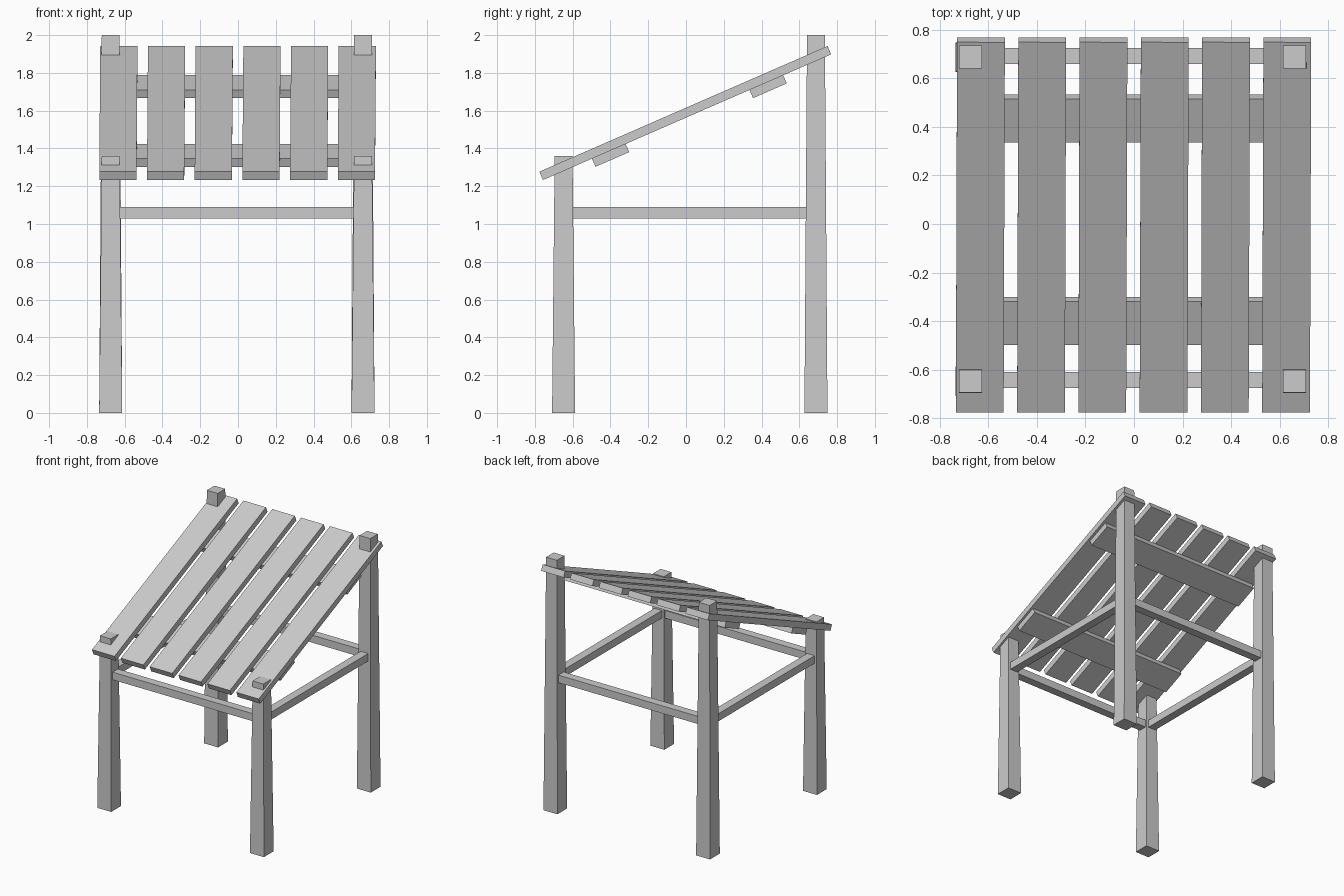
import bpy, bmesh
from math import atan2, sin, cos
from mathutils import Matrix, Vector

if "Cube" in bpy.data.objects:
    bpy.data.objects.remove(bpy.data.objects["Cube"])


def box(name, center, size, rot=None, taper=1.0):
    """Box with an optional rotation and a narrowed top."""
    bm = bmesh.new()
    bmesh.ops.create_cube(bm, size=1)
    for v in bm.verts:
        k = taper if v.co.z > 0 else 1.0
        v.co = Vector((v.co.x * size[0] * k, v.co.y * size[1] * k, v.co.z * size[2]))
    mesh = bpy.data.meshes.new(name)
    bm.to_mesh(mesh)
    bm.free()
    ob = bpy.data.objects.new(name, mesh)
    ob.matrix_world = Matrix.Translation(center) @ (rot or Matrix())
    bpy.context.collection.objects.link(ob)
    return ob


LEFT, RIGHT, FRONT, BACK = -0.674, 0.662, -0.648, 0.688
MID_X, MID_Y = (LEFT + RIGHT) / 2, (FRONT + BACK) / 2

# Tapered posts, short in front and tall at the back
for side, x in (("left", LEFT), ("right", RIGHT)):
    box(f"front_post_{side}", (x, FRONT, 0.68), (0.122, 0.122, 1.36), taper=0.775)
    box(f"back_post_{side}", (x, BACK, 1.0), (0.122, 0.122, 2.0), taper=0.775)

# Rails between the posts
for name, y in (("front_rail", FRONT + 0.005), ("back_rail", BACK + 0.005)):
    box(name, (MID_X, y, 1.06), (1.25, 0.066, 0.06))
for name, x in (("left_rail", LEFT), ("right_rail", RIGHT)):
    box(name, (x, MID_Y, 1.06), (0.066, 1.25, 0.06))

# Sloping roof planks
slope = atan2(0.665, 1.525)
tilt = Matrix.Rotation(slope, 4, 'X')
roof = Vector((-0.002, -0.004, 1.5875))
for i in range(6):
    skew = Matrix.Rotation(-0.003, 4, 'Z')
    box(f"roof_plank_{i + 1}", roof + Vector(((i - 2.5) * 0.2525, 0, 0)),
        (0.197, 1.664, 0.048), tilt @ skew)

# Battens under the planks
for name, d in (("front_batten", -0.452), ("back_batten", 0.458)):
    offset = tilt @ Vector((0, d, -0.047))
    box(name, roof + offset, (1.42, 0.195, 0.048), tilt)
